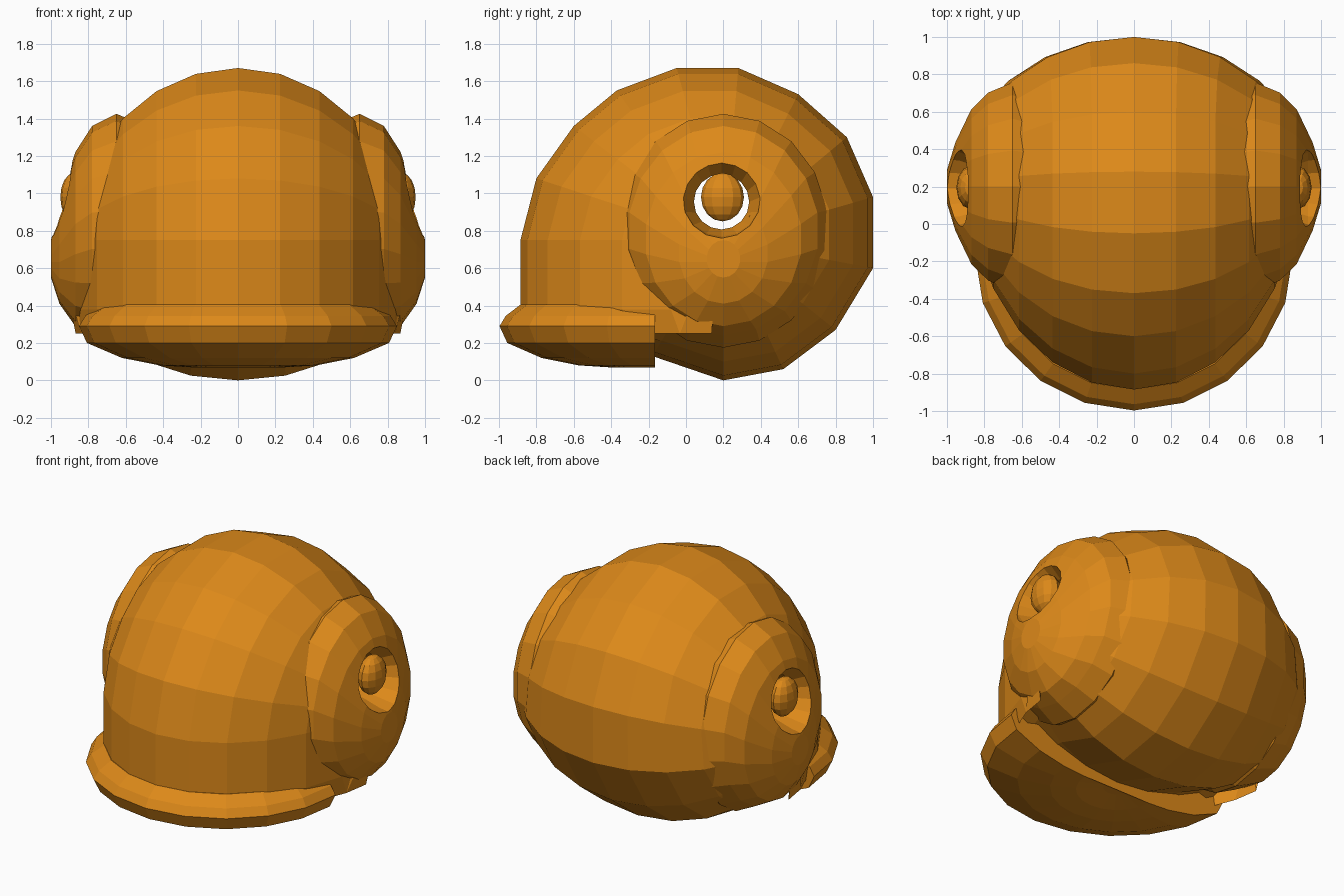
import bpy, bmesh
from math import sin, cos, pi, radians, sqrt

if "Cube" in bpy.data.objects:
    bpy.data.objects.remove(bpy.data.objects["Cube"])

mat = bpy.data.materials.new("orange")
mat.diffuse_color = (0.72, 0.25, 0.01, 1)
mat.use_nodes = True
mat.node_tree.nodes["Principled BSDF"].inputs["Base Color"].default_value = mat.diffuse_color


def finish(bm, name):
    bmesh.ops.recalc_face_normals(bm, faces=bm.faces)
    me = bpy.data.meshes.new(name)
    bm.to_mesh(me)
    bm.free()
    ob = bpy.data.objects.new(name, me)
    bpy.context.collection.objects.link(ob)
    me.materials.append(mat)
    return ob


def loft(name, rings):
    """Skin a list of closed rings and cap both ends."""
    bm = bmesh.new()
    vs = [[bm.verts.new(p) for p in r] for r in rings]
    n = len(rings[0])
    for a, b in zip(vs, vs[1:]):
        for i in range(n):
            j = (i + 1) % n
            bm.faces.new((a[i], a[j], b[j], b[i]))
    bm.faces.new(vs[0])
    bm.faces.new(vs[-1])
    return finish(bm, name)


def mirror(ob):
    m = ob.modifiers.new("mirror", 'MIRROR')
    m.use_mirror_merge = False


def bore(ob, cutter):
    m = ob.modifiers.new("bore", 'BOOLEAN')
    m.operation = 'DIFFERENCE'
    m.solver = 'EXACT'
    m.object = cutter


# Main shell: side profile (y, z, half width), narrowed towards the sides
profile = [(.2, 0, .98), (.52, .06, .98), (.8, .27, .97), (1, .6, .95),
           (1, .98, .92), (.86, 1.3, .89), (.6, 1.53, .87), (.28, 1.67, .87),
           (-.05, 1.67, .87), (-.37, 1.55, .87), (-.6, 1.36, .87),
           (-.8, 1.08, .87), (-.885, .75, .87), (-.885, .38, .87),
           (-.7, .25, .87), (-.18, .13, .96)]


def shell_ring(t):
    s = cos(t)
    return [(a * sin(t), .2 + (y - .2) * s,
             z if (y < -.65 and z < .75) else .75 + (z - .75) * s)
            for y, z, a in profile]


angles = [-86] + list(range(-75, 76, 15)) + [86]
shell = loft("shell", [shell_ring(radians(d)) for d in angles])

# Front brim: half bowl with a flat back wall, rings of (scale, z)
N = 10
brim = loft("front_brim", [
    [(.85 * s * cos(pi * i / N), -.165 - .832 * s * sin(pi * i / N), z)
     for i in range(N + 1)]
    for s, z in [(.7, .395), (.865, .405), (.96, .345), (1, .29), (.95, .2),
                 (.73, .12), (.49, .08), (.3, .07), (.1, .085)]])

# Side pods: rings of (x, centre z, y radius, z radius)
pods = loft("side_pods", [
    [(x, .2 + ry * cos(2 * pi * (i + .5) / 18), zc + rz * sin(2 * pi * (i + .5) / 18))
     for i in range(18)]
    for x, zc, ry, rz in [(.59, .8, .54, .6), (.65, .8, .565, .625),
                          (.78, .8, .51, .56), (.87, .755, .42, .465),
                          (.955, .68, .24, .27), (1, .65, .09, .1)]])
mirror(pods)

# Through hole with a flared socket on each side
cutter = loft("hole_cutter", [
    [(x, .19 + r * cos(2 * pi * i / 16), zc + r * sin(2 * pi * i / 16))
     for i in range(16)]
    for x, r, zc in [(-1.1, .235, .98), (-.93, .21, .98), (-.8, .148, .955),
                     (.8, .148, .955), (.93, .21, .98), (1.1, .235, .98)]])
cutter.hide_render = True
cutter.hide_viewport = True
cutter.display_type = 'WIRE'
bore(shell, cutter)
bore(pods, cutter)

# Ball inside each socket
bm = bmesh.new()
bmesh.ops.create_uvsphere(bm, u_segments=12, v_segments=8, radius=1)
for v in bm.verts:
    v.co = (.875 + v.co.x * .075, .195 + v.co.y * .115, .98 + v.co.z * .13)
balls = finish(bm, "socket_balls")
mirror(balls)
